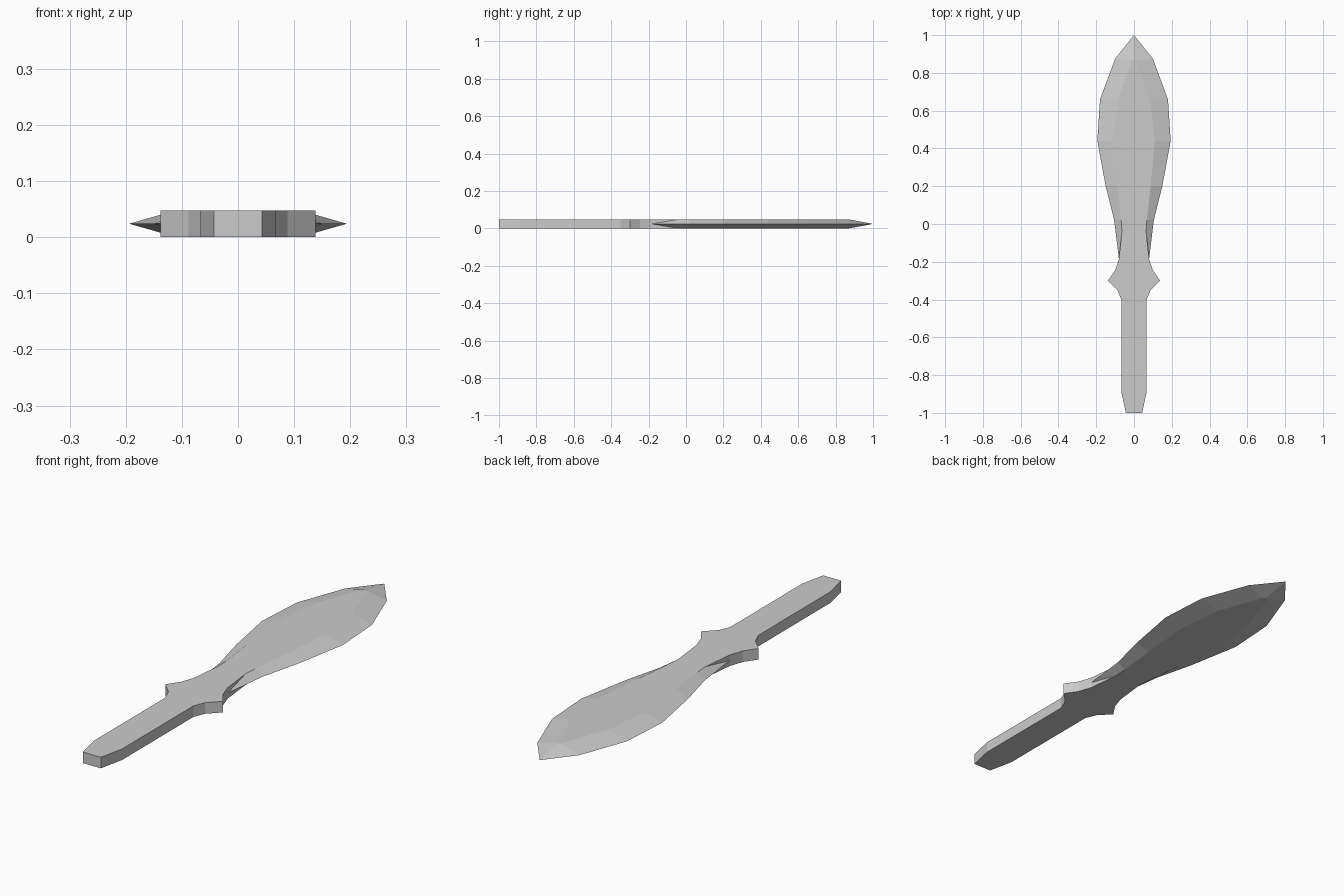
import bpy
import bmesh

cube = bpy.data.objects.get("Cube")
if cube:
    bpy.data.objects.remove(cube, do_unlink=True)

THICK = 0.048
MID = THICK / 2

steel = bpy.data.materials.new("light grey steel")
steel.use_nodes = True
steel.diffuse_color = (0.6, 0.6, 0.6, 1)
steel.node_tree.nodes["Principled BSDF"].inputs["Base Color"].default_value = (0.6, 0.6, 0.6, 1)

# Half outlines as (half width, y)
grip = [(0.043, -1), (0.067, -0.89), (0.067, -0.40), (0.088, -0.35),
        (0.138, -0.30), (0.10, -0.245), (0.08, -0.185)]
edge = [(0.08, -0.185), (0.105, 0.02), (0.15, 0.20), (0.194, 0.44),
        (0.18, 0.66), (0.10, 0.875), (0, 1)]
flat = [(0.064, -0.04), (0.068, 0.02), (0.088, 0.20), (0.11, 0.44),
        (0.085, 0.66), (0.012, 0.865), (0, 0.87)]


def points(bm, outline, z, side):
    return [bm.verts.new((x * side, y, z)) for x, y in outline]


def strip(bm, a, b):
    """Skin the gap between two rows of points."""
    for i in range(len(a) - 1):
        bm.faces.new((a[i], a[i + 1], b[i + 1], b[i]))


def finish(bm, name):
    bmesh.ops.remove_doubles(bm, verts=bm.verts, dist=0.0005)
    bmesh.ops.recalc_face_normals(bm, faces=bm.faces)
    mesh = bpy.data.meshes.new(name)
    bm.to_mesh(mesh)
    bm.free()
    mesh.materials.append(steel)
    obj = bpy.data.objects.new(name, mesh)
    bpy.context.collection.objects.link(obj)


# Handle with pointed guard: flat slab, open where it meets the blade
bm = bmesh.new()
rows = {(s, z): points(bm, grip, z, s) for s in (1, -1) for z in (0, THICK)}
for z in (0, THICK):
    strip(bm, rows[1, z], rows[-1, z])
for s in (1, -1):
    strip(bm, rows[s, 0], rows[s, THICK])
bm.faces.new((rows[1, 0][0], rows[1, THICK][0], rows[-1, THICK][0], rows[-1, 0][0]))
finish(bm, "handle")

# Leaf blade: flat centre with bevels down to a sharp rim, plus the neck
bm = bmesh.new()
rim = {s: points(bm, edge, MID, s) for s in (1, -1)}
for z in (0, THICK):
    centre = {s: points(bm, [edge[0]] + flat, z, s) for s in (1, -1)}
    strip(bm, centre[1], centre[-1])
    for s in (1, -1):
        strip(bm, rim[s], centre[s][1:])
        bm.faces.new((centre[s][0], centre[s][1], rim[s][0]))
finish(bm, "blade")
